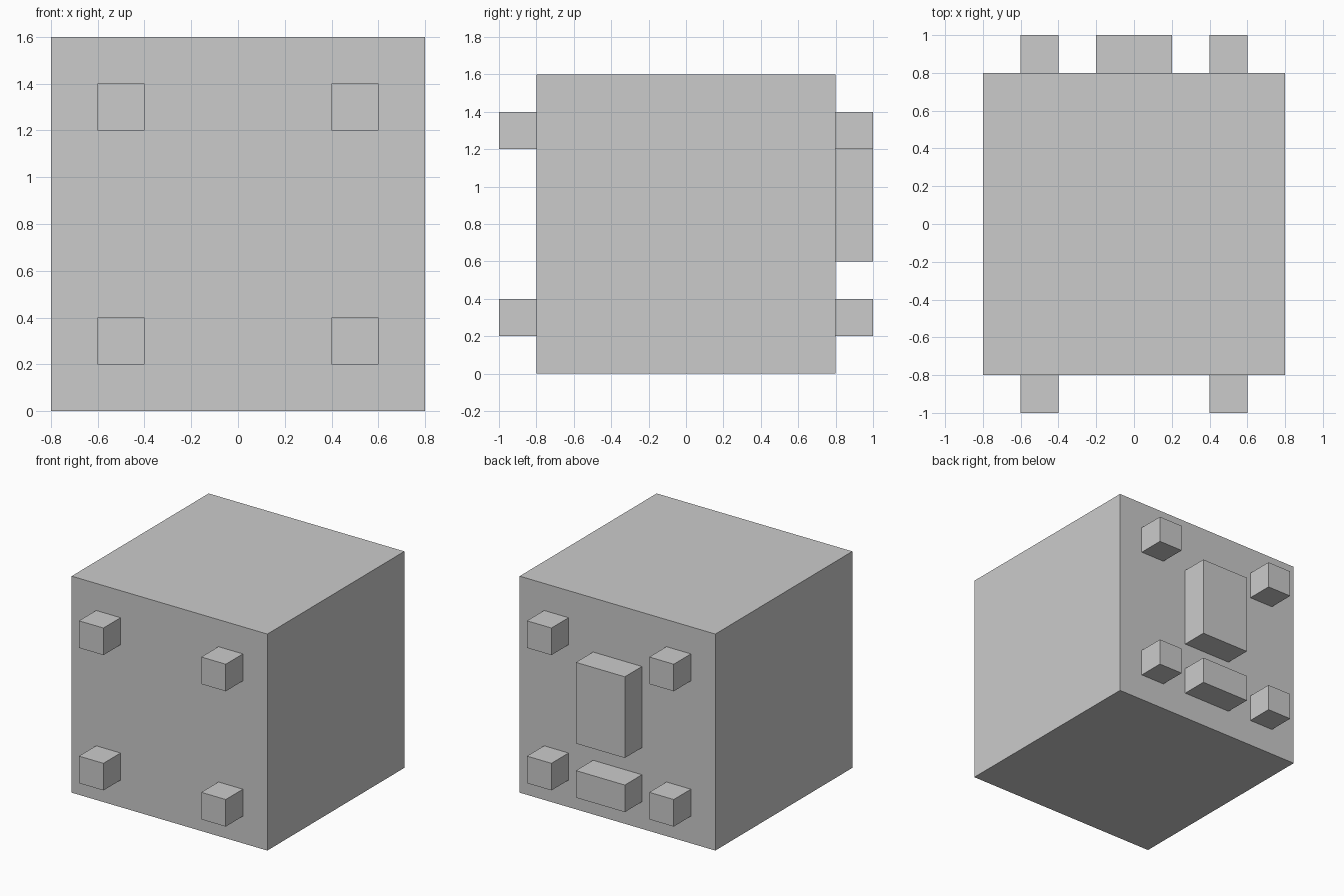
import bpy

if "Cube" in bpy.data.objects:
    bpy.data.objects.remove(bpy.data.objects["Cube"])


def box(name, x, y, z):
    """Add a box spanning the given (min, max) ranges."""
    spans = (x, y, z)
    bpy.ops.mesh.primitive_cube_add(size=1, location=[(a + b) / 2 for a, b in spans])
    obj = bpy.context.object
    obj.name = name
    obj.scale = [b - a for a, b in spans]
    bpy.ops.object.transform_apply(location=False, rotation=False, scale=True)
    return obj


FRONT = (-1.0, -0.8)
BACK = (0.8, 1.0)

# Main cube
box("body", (-0.8, 0.8), (-0.8, 0.8), (0.0, 1.6))

# Four corner studs on both the front and the back
for side, depth in (("front", FRONT), ("back", BACK)):
    for row, z in (("lower", 0.3), ("upper", 1.3)):
        for hand, x in (("left", -0.5), ("right", 0.5)):
            box(f"{side}_{row}_{hand}_stud",
                (x - 0.1, x + 0.1), depth, (z - 0.1, z + 0.1))

# Central blocks on the back
box("back_tall_block", (-0.2, 0.2), BACK, (0.6, 1.2))
box("back_low_block", (-0.2, 0.2), BACK, (0.2, 0.4))
